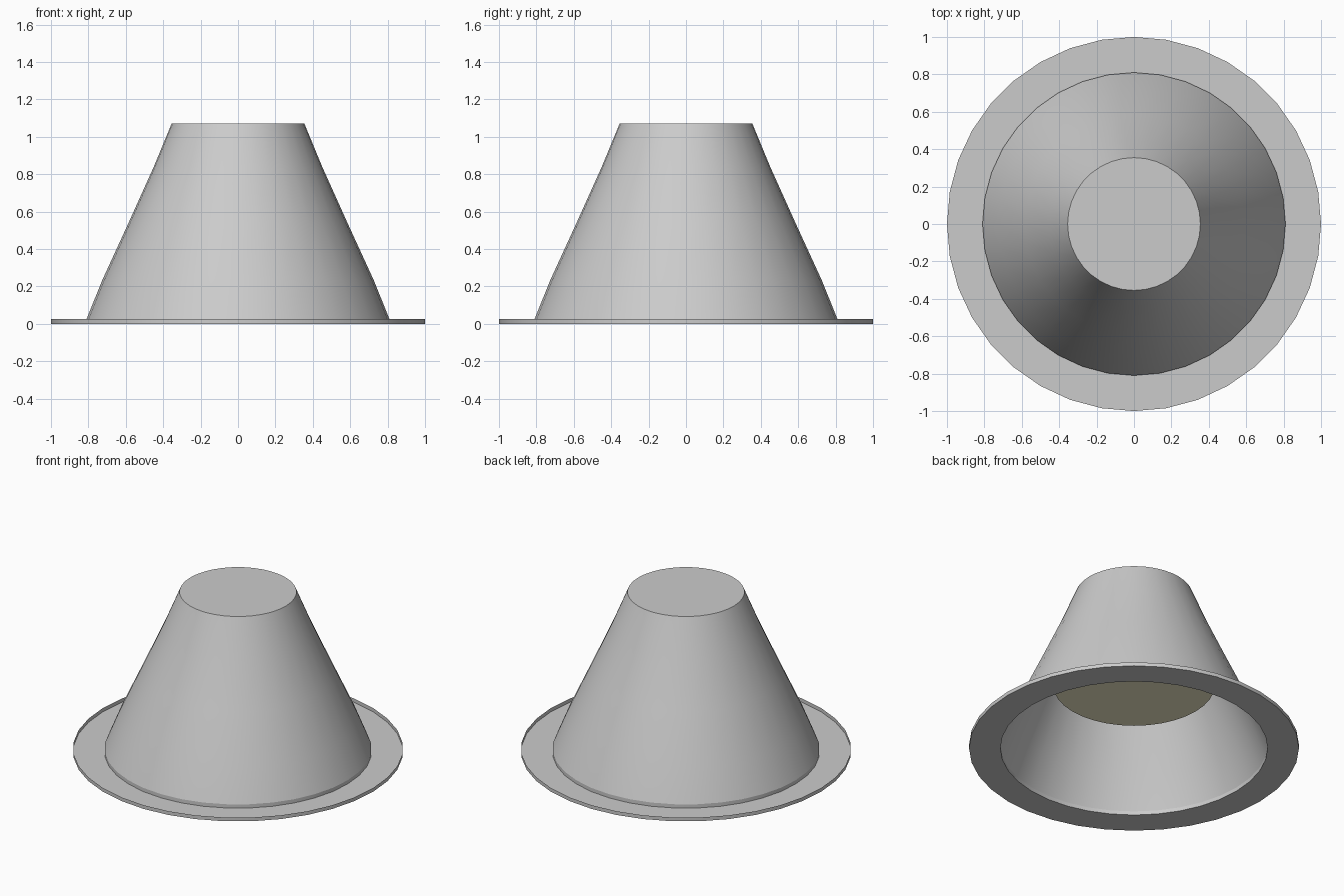
import bpy, bmesh, math

if "Cube" in bpy.data.objects:
    bpy.data.objects.remove(bpy.data.objects["Cube"])

SIDES = 36


def lathe(name, profile, cap_top=False, color=None):
    """Spin a (radius, z) profile around the z axis."""
    bm = bmesh.new()
    rings = []
    for r, z in profile:
        rings.append([bm.verts.new((r * math.cos(2 * math.pi * i / SIDES),
                                    r * math.sin(2 * math.pi * i / SIDES), z))
                      for i in range(SIDES)])
    for a, b in zip(rings, rings[1:]):
        for i in range(SIDES):
            j = (i + 1) % SIDES
            bm.faces.new((a[i], a[j], b[j], b[i]))
    if cap_top:
        bm.faces.new(rings[-1])
    mesh = bpy.data.meshes.new(name)
    bm.to_mesh(mesh)
    bm.free()
    obj = bpy.data.objects.new(name, mesh)
    bpy.context.collection.objects.link(obj)
    if color:
        mat = bpy.data.materials.new(name + "_material")
        mat.diffuse_color = color
        mat.use_nodes = True
        mat.node_tree.nodes["Principled BSDF"].inputs["Base Color"].default_value = mat.diffuse_color
        mesh.materials.append(mat)
    bpy.ops.object.select_all(action='DESELECT')
    obj.select_set(True)
    bpy.context.view_layer.objects.active = obj
    bpy.ops.object.shade_smooth_by_angle(angle=math.radians(20))
    return obj


# thin shell: raised rim, flat flange, short lip, tapered wall, closed top
lathe("shade", [
    (1.0, 0.025), (1.0, 0.0), (0.81, 0.0), (0.81, 0.025),
    (0.725, 0.235), (0.585, 0.54), (0.45, 0.84), (0.355, 1.07),
], cap_top=True)

# coloured panel set inside the shade
lathe("inner_panel", [(0.49, 0.44)], cap_top=True, color=(0.9, 0.85, 0.6, 1))
